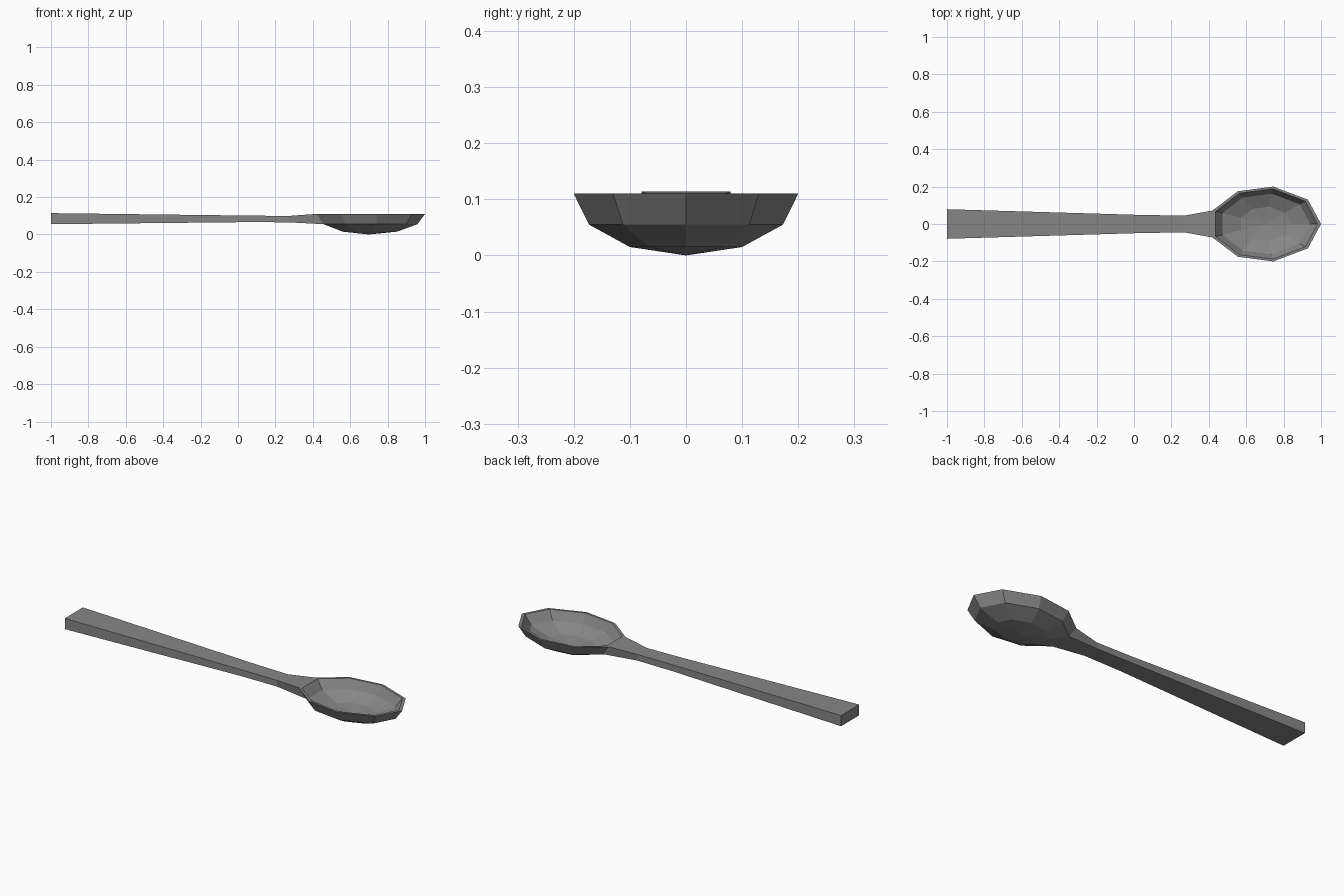
import bpy, bmesh

if "Cube" in bpy.data.objects:
    bpy.data.objects.remove(bpy.data.objects["Cube"])

metal = bpy.data.materials.new("dark grey metal")
metal.diffuse_color = (0.24, 0.24, 0.24, 1)
metal.use_nodes = True
metal.node_tree.nodes["Principled BSDF"].inputs["Base Color"].default_value = metal.diffuse_color

bm = bmesh.new()
CX = 0.70  # bowl centre

# Nine-sided bowl outline, running from the neck around the tip and back
half = [(0.42, 0.072), (0.555, 0.175), (0.745, 0.20), (0.93, 0.13)]
outline = [(x, -y) for x, y in half] + [(1.0, 0.0)] + [(x, y) for x, y in reversed(half)]


def ring(scale, z):
    return [bm.verts.new((CX + (x - CX) * scale, y * scale, z)) for x, y in outline]


def bridge(a, b, skip=None):
    n = len(a)
    for i in range(n):
        if i != skip:
            j = (i + 1) % n
            bm.faces.new((a[i], a[j], b[j], b[i]))


def fan(r, z):
    tip = bm.verts.new((CX, 0, z))
    for i in range(len(r)):
        bm.faces.new((r[i], r[(i + 1) % len(r)], tip))


# Bowl: outer shell, rim and hollow; the neck-side face is left open
rim, outer, base = ring(1, 0.11), ring(0.865, 0.055), ring(0.5, 0.015)
lip, inner, floor = ring(0.94, 0.11), ring(0.81, 0.062), ring(0.46, 0.026)
bridge(rim, outer, skip=8)
bridge(outer, base)
fan(base, 0.0)
bridge(rim, lip)
bridge(lip, inner)
bridge(inner, floor)
fan(floor, 0.012)

# Handle: rectangular sections (x, half width, bottom z, top z) joined to the bowl
prev = [rim[0], rim[8], outer[8], outer[0]]
for x, w, lo, hi in [(0.27, 0.045, 0.065, 0.099), (0.05, 0.048, 0.066, 0.101),
                     (-1.0, 0.079, 0.055, 0.114)]:
    sec = [bm.verts.new((x, s * w, z)) for s, z in ((-1, hi), (1, hi), (1, lo), (-1, lo))]
    bridge(prev, sec)
    prev = sec
bm.faces.new(prev)

bmesh.ops.recalc_face_normals(bm, faces=bm.faces[:])
mesh = bpy.data.meshes.new("spoon")
bm.to_mesh(mesh)
bm.free()
mesh.materials.append(metal)
spoon = bpy.data.objects.new("spoon", mesh)
bpy.context.collection.objects.link(spoon)
